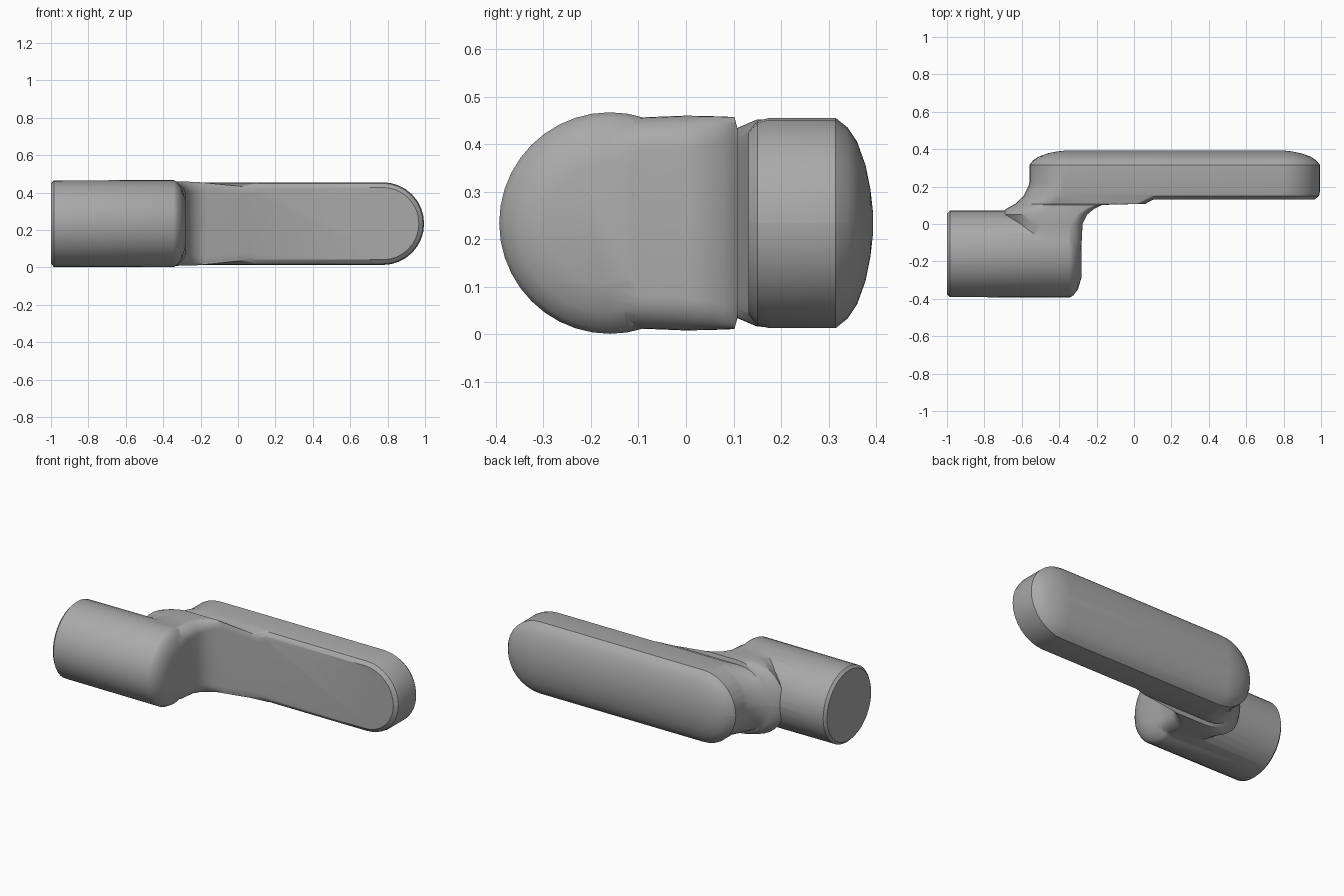
import bpy, bmesh
from math import sin, cos, pi, radians

cube = bpy.data.objects.get("Cube")
if cube:
    bpy.data.objects.remove(cube)

grey = bpy.data.materials.new("matte grey")
grey.use_nodes = True
colour = (0.4, 0.4, 0.4, 1)
grey.diffuse_color = colour
grey.node_tree.nodes["Principled BSDF"].inputs["Base Color"].default_value = colour

MID = 0.234  # height of the centre line


def loft(name, rings):
    """Skin a list of equal-length rings and cap both ends."""
    bm = bmesh.new()
    loops = [[bm.verts.new(p) for p in ring] for ring in rings]
    for a, b in zip(loops, loops[1:]):
        for i in range(len(a)):
            j = (i + 1) % len(a)
            bm.faces.new((a[i], a[j], b[j], b[i]))
    bm.faces.new(loops[0])
    bm.faces.new(loops[-1])
    bmesh.ops.recalc_face_normals(bm, faces=bm.faces)
    mesh = bpy.data.meshes.new(name)
    bm.to_mesh(mesh)
    bm.free()
    mesh.materials.append(grey)
    obj = bpy.data.objects.new(name, mesh)
    bpy.context.collection.objects.link(obj)
    return obj


def slab_ring(y, x0, x1, half, r_left, r_right, steps=9):
    """Rounded rectangle in the xz plane, with its own radius at each end."""
    ring = []
    for quarter in range(4):
        right = quarter in (0, 3)
        r = r_right if right else r_left
        cx = x1 - r if right else x0 + r
        cz = (half - r) * (1 if quarter < 2 else -1)
        for k in range(steps):
            a = (quarter + k / (steps - 1)) * pi / 2
            ring.append((cx + r * cos(a), y, MID + cz + r * sin(a)))
    return ring


def barrel_ring(x, r, sides=40):
    return [(x, -0.16 + r * cos(2 * pi * i / sides), MID + r * sin(2 * pi * i / sides))
            for i in range(sides)]


# Round barrel with a softened free end and a domed inner end
barrel = loft("crank_handle", [barrel_ring(x, r) for x, r in (
    (-1, 0.215), (-0.985, 0.231), (-0.345, 0.233), (-0.325, 0.222),
    (-0.3, 0.19), (-0.282, 0.13))])

# Long arm: a stadium with a small front chamfer and a domed back
arm = loft("arm", [
    slab_ring(y, -0.56 + d, 0.995 - d, 0.221 - d, 0.2205 - d, 0.2205 - d)
    for y, d in ((0.132, 0.028), (0.15, 0.006), (0.175, 0), (0.315, 0),
                 (0.34, 0.02), (0.36, 0.05), (0.378, 0.1), (0.388, 0.15),
                 (0.393, 0.195))])

# Neck sweeping from the barrel into the arm
neck = loft("neck", [
    slab_ring(y, x0, x1, h, h - 0.001, rr)
    for y, x0, x1, h, rr in (
        (-0.17, -0.66, -0.29, 0.195, 0.06), (-0.1, -0.66, -0.28, 0.222, 0.07),
        (0, -0.68, -0.275, 0.226, 0.07), (0.05, -0.71, -0.25, 0.225, 0.06),
        (0.08, -0.685, -0.215, 0.224, 0.05), (0.102, -0.645, -0.17, 0.223, 0.05),
        (0.108, -0.635, 0.06, 0.2, 0.05), (0.15, -0.59, 0.14, 0.218, 0.05),
        (0.2, -0.565, 0.14, 0.219, 0.05), (0.26, -0.55, 0.1, 0.219, 0.05))])

# Merge the parts into one solid casting
for part in (arm, neck):
    mod = barrel.modifiers.new("join " + part.name, "BOOLEAN")
    mod.operation = "UNION"
    mod.solver = "EXACT"
    mod.object = part
bpy.ops.object.select_all(action="DESELECT")
barrel.select_set(True)
bpy.context.view_layer.objects.active = barrel
for mod in list(barrel.modifiers):
    bpy.ops.object.modifier_apply(modifier=mod.name)
for part in (arm, neck):
    bpy.data.objects.remove(part)
bpy.ops.object.shade_smooth_by_angle(angle=radians(35))
